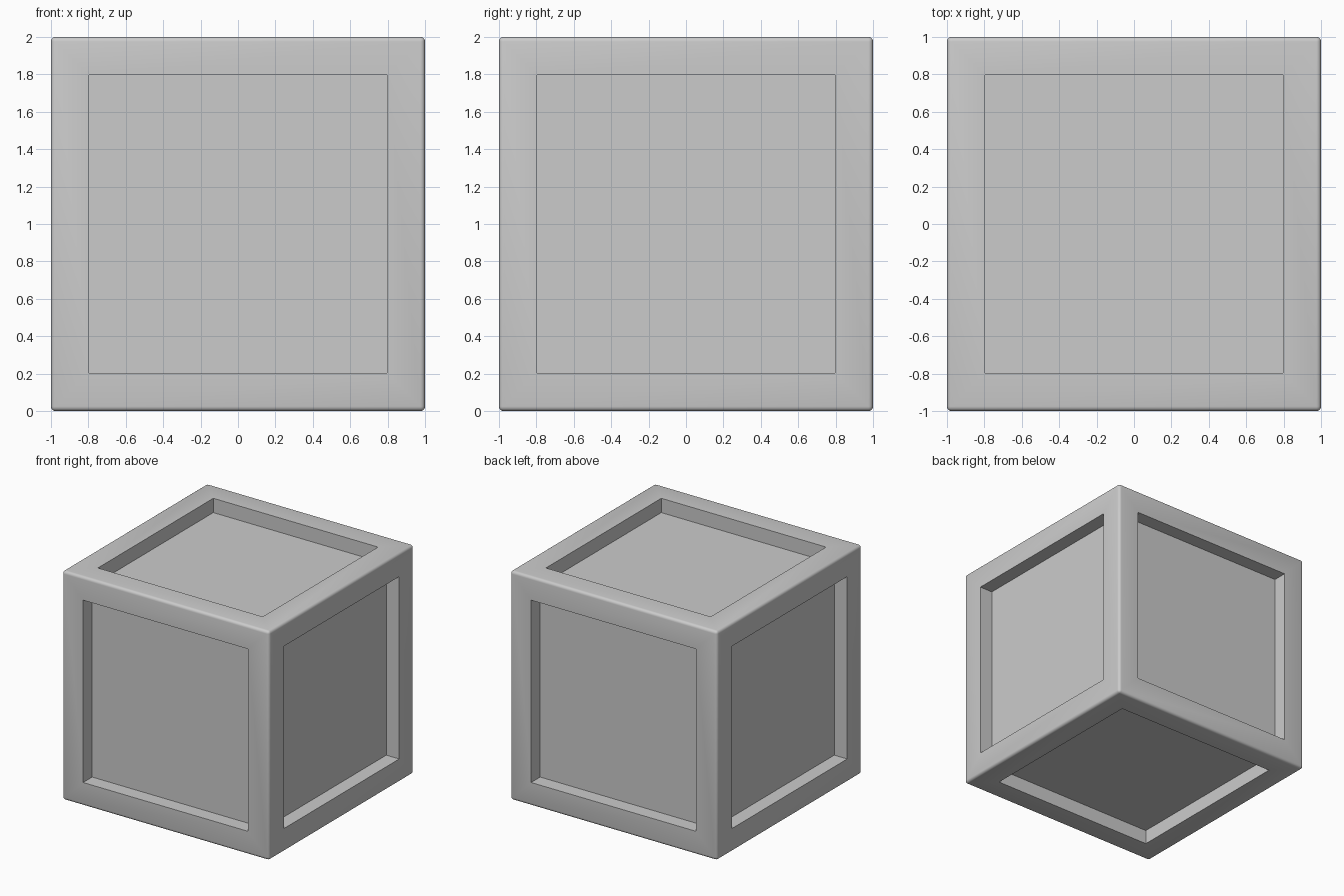
import bpy, bmesh
from math import radians

if "Cube" in bpy.data.objects:
    bpy.data.objects.remove(bpy.data.objects["Cube"])

BEVEL = 0.025   # rounding of the outer edges
HALF_PANEL = 0.796
DEPTH = 0.125   # panel recess

bm = bmesh.new()
bmesh.ops.create_cube(bm, size=2.0)

# Rounded outer edges
bmesh.ops.bevel(bm, geom=bm.edges[:], offset=BEVEL, offset_type='OFFSET',
                segments=4, profile=0.5, affect='EDGES')

# Recessed square panel on each of the six sides
sides = [f for f in bm.faces if f.calc_area() > 1.0]
bmesh.ops.inset_individual(bm, faces=sides, thickness=1 - BEVEL - HALF_PANEL,
                           use_even_offset=True)
walls = bmesh.ops.extrude_discrete_faces(bm, faces=sides)
for f in walls["faces"]:
    bmesh.ops.translate(bm, verts=f.verts[:], vec=-f.normal * DEPTH)

# Stand the crate on the ground
bmesh.ops.translate(bm, verts=bm.verts[:], vec=(0, 0, 1))
bmesh.ops.recalc_face_normals(bm, faces=bm.faces[:])

mesh = bpy.data.meshes.new("crate")
bm.to_mesh(mesh)
bm.free()
crate = bpy.data.objects.new("crate", mesh)
bpy.context.collection.objects.link(crate)

# Smooth rounded edges, sharp recess edges
bpy.context.view_layer.objects.active = crate
crate.select_set(True)
bpy.ops.object.shade_smooth_by_angle(angle=radians(35))
